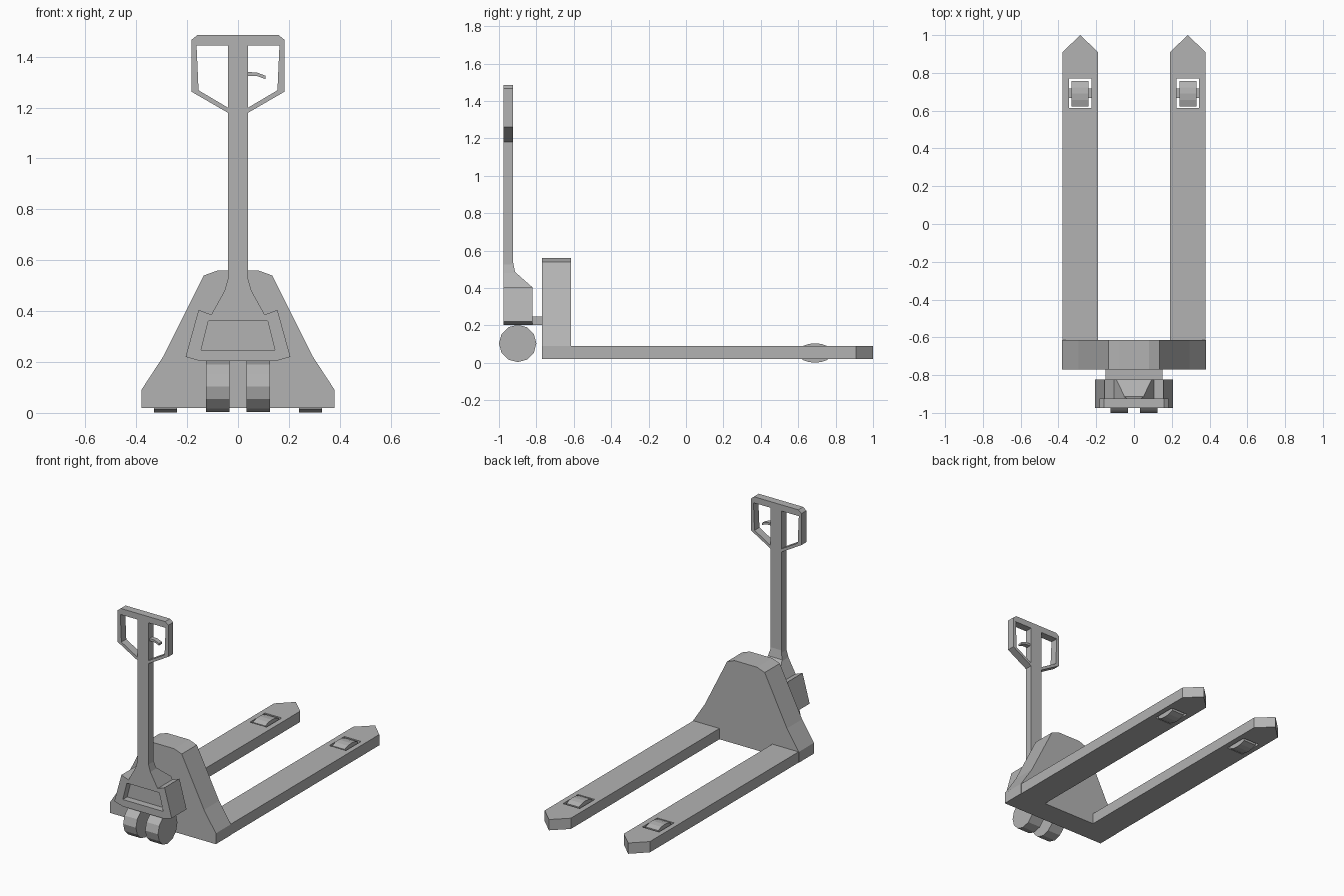
import bpy, bmesh, math

cube = bpy.data.objects.get("Cube")
if cube:
    bpy.data.objects.remove(cube, do_unlink=True)

grey = bpy.data.materials.new("plain_grey")
grey.use_nodes = True
grey.diffuse_color = (0.45, 0.45, 0.45, 1)
grey.node_tree.nodes["Principled BSDF"].inputs["Base Color"].default_value = (0.45, 0.45, 0.45, 1)


def prism(name, axis, points, low, high):
    """Extrude a 2D outline along an axis between two positions."""
    place = {"X": lambda p, d: (d, p[0], p[1]),
             "Y": lambda p, d: (p[0], d, p[1]),
             "Z": lambda p, d: (p[0], p[1], d)}[axis]
    bm = bmesh.new()
    ends = [[bm.verts.new(place(p, d)) for p in points] for d in (low, high)]
    for ring in ends:
        bm.faces.new(ring)
    n = len(points)
    for i in range(n):
        j = (i + 1) % n
        bm.faces.new((ends[0][i], ends[0][j], ends[1][j], ends[1][i]))
    bmesh.ops.recalc_face_normals(bm, faces=bm.faces)
    mesh = bpy.data.meshes.new(name)
    bm.to_mesh(mesh)
    bm.free()
    mesh.materials.append(grey)
    obj = bpy.data.objects.new(name, mesh)
    bpy.context.collection.objects.link(obj)
    return obj


def box(name, x, y, z):
    return prism(name, "Z", [(x[0], y[0]), (x[1], y[0]), (x[1], y[1]), (x[0], y[1])], *z)


def combine(obj, tool, operation):
    """Apply a boolean and discard the tool."""
    mod = obj.modifiers.new(operation, "BOOLEAN")
    mod.operation, mod.solver, mod.object = operation, "EXACT", tool
    bpy.context.view_layer.objects.active = obj
    bpy.ops.object.modifier_apply(modifier=mod.name)
    bpy.data.objects.remove(tool, do_unlink=True)


def mirrored(half):
    """Close a right-hand outline with its reflection."""
    return half + [(-x, z) for x, z in reversed(half)]


# Body housing
prism("body_housing", "Y", mirrored([(0.38, 0.02), (0.38, 0.09), (0.295, 0.22),
                                     (0.135, 0.54), (0.08, 0.56)]), -0.77, -0.615)

# Forks, each with a roller in a cut-out
for side, s in (("left", 1), ("right", -1)):
    outline = [(0.19, -0.62), (0.378, -0.62), (0.378, 0.91), (0.285, 1.0), (0.19, 0.91)]
    fork = prism(side + "_fork", "Z", [(s * x, y) for x, y in outline], 0.02, 0.09)
    hole = box("hole", sorted((s * 0.225, s * 0.345)), (0.615, 0.77), (-0.1, 0.2))
    combine(fork, hole, "DIFFERENCE")
    arc = [(0.69 + 0.067 * t, 0.09 + 0.015 * (1 - t * t)) for t in (-1, -0.5, 0, 0.5, 1)]
    under = [(y, 0.106 - z) for y, z in reversed(arc)]
    prism(side + "_fork_roller", "X", arc + under, s * 0.24, s * 0.33)
    box(side + "_roller_axle", sorted((s * 0.22, s * 0.35)), (0.668, 0.718), (0.035, 0.075))

# Steering wheels
ring = [(-0.9 + 0.1 * math.cos(math.tau * i / 12), 0.104 + 0.1 * math.sin(math.tau * i / 12))
        for i in range(12)]
for side, s in (("left", 1), ("right", -1)):
    prism(side + "_steering_wheel", "X", ring, s * 0.033, s * 0.125)

# Steering head and shaft: front outline crossed with side outline
head = prism("steering_head_and_shaft", "Y",
             mirrored([(0.145, 0.203), (0.206, 0.22), (0.155, 0.405), (0.105, 0.386),
                       (0.053, 0.48), (0.04, 0.525), (0.04, 1.18)]), -1.1, -0.7)
side_outline = [(-0.975, 0.1), (-0.822, 0.1), (-0.822, 0.405), (-0.914, 0.486),
                (-0.925, 0.54), (-0.925, 1.3), (-0.975, 1.3)]
combine(head, prism("side_outline", "X", side_outline, -0.5, 0.5), "INTERSECT")
recess = prism("recess", "Y", mirrored([(0.145, 0.248), (0.116, 0.362)]), -1.1, -0.93)
combine(head, recess, "DIFFERENCE")

# Link between head and body
box("head_link", (-0.15, 0.15), (-0.83, -0.76), (0.203, 0.248))

# Handle frame with two windows
frame = prism("handle_frame", "Y", mirrored([(0.04, 1.18), (0.182, 1.262), (0.182, 1.467),
                                             (0.16, 1.485)]), -0.975, -0.925)
for s in (1, -1):
    window = [(0.04, 1.2), (0.155, 1.268), (0.163, 1.445), (0.04, 1.445)]
    combine(frame, prism("window", "Y", [(s * x, z) for x, z in window], -1.1, -0.8), "DIFFERENCE")

# Release lever
prism("release_lever", "Y", [(0.035, 1.34), (0.075, 1.338), (0.108, 1.325), (0.108, 1.312),
                             (0.075, 1.324), (0.035, 1.325)], -0.965, -0.935)
